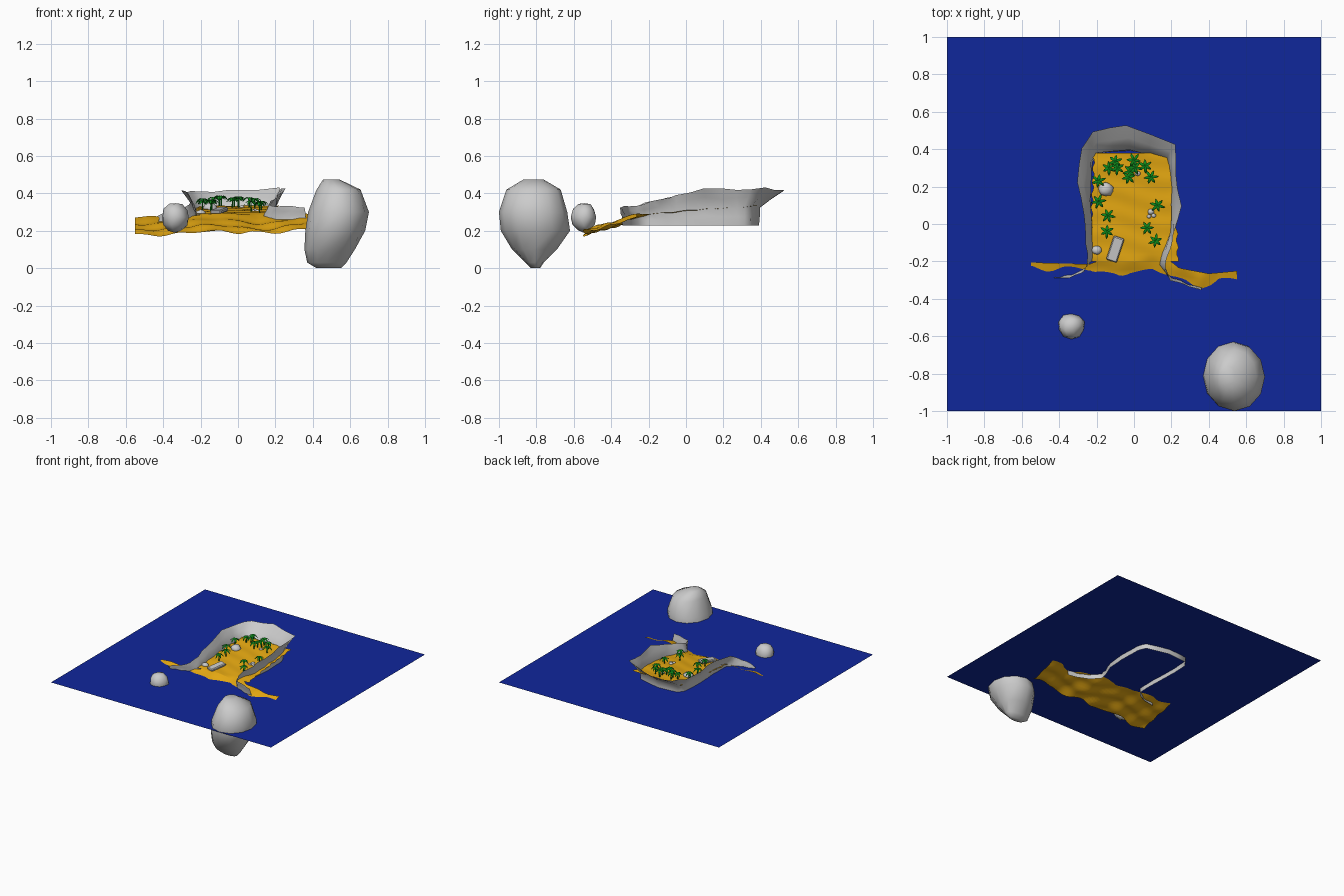
import bpy, bmesh, math, random
from mathutils import Vector, Matrix

if "Cube" in bpy.data.objects:
    bpy.data.objects.remove(bpy.data.objects["Cube"])

random.seed(4)


def material(name, rgb):
    m = bpy.data.materials.new(name)
    m.diffuse_color = (*rgb, 1)
    m.use_nodes = True
    m.node_tree.nodes["Principled BSDF"].inputs["Base Color"].default_value = m.diffuse_color
    return m


SAND = material("sand", (0.8, 0.4, 0.006))
WATER = material("water", (0.005, 0.02, 0.33))
LEAF = material("leaf", (0.004, 0.25, 0.01))
LEVEL = 0.265


def finish(name, bm, mat=None, smooth=True):
    me = bpy.data.meshes.new(name)
    bm.to_mesh(me)
    bm.free()
    for p in me.polygons:
        p.use_smooth = smooth
    ob = bpy.data.objects.new(name, me)
    bpy.context.collection.objects.link(ob)
    if mat:
        me.materials.append(mat)
    return ob


def lerp_table(pts, x):
    for (x0, y0), (x1, y1) in zip(pts, pts[1:]):
        if x <= x1:
            return y0 + (y1 - y0) * (x - x0) / (x1 - x0)
    return pts[-1][1]


def surface(name, nu, nv, func, mat=None):
    bm = bmesh.new()
    g = [[bm.verts.new(func(i / nu, j / nv)) for j in range(nv + 1)] for i in range(nu + 1)]
    for i in range(nu):
        for j in range(nv):
            bm.faces.new((g[i][j], g[i + 1][j], g[i + 1][j + 1], g[i][j + 1]))
    return finish(name, bm, mat)


# Water sheet
surface("water", 1, 1, lambda u, v: (2 * u - 1, 2 * v - 1, LEVEL), WATER)

# Sand: one height function shared by the beach and the sunken apron
SHORE = [(-.56, -.225), (-.47, -.24), (-.36, -.225), (-.25, -.245), (-.07, -.275),
         (.1, -.235), (.2, -.27), (.35, -.345), (.45, -.29), (.56, -.285)]
BACK = [(-.56, -.205), (-.24, -.215), (-.2, -.2), (.2, -.2), (.24, -.235), (.4, -.265), (.56, -.25)]


def sand_z(x, y):
    d = y - lerp_table(SHORE, x)
    z = LEVEL + (.02 * min(1, d / .06) + .045 * d / .6 if d > 0 else .27 * d)
    ripple = math.sin(y * 52 + 2 * math.sin(x * 9)) * .5 + math.sin(x * 31 + y * 14) * .5
    return z + ripple * (.004 if d > 0 else .004 + min(.008, -d * .06))


def apron(u, v):
    x = -.55 + 1.1 * u
    front = -.53 + .02 * math.sin(x * 17)
    y = front + (lerp_table(BACK, x) - front) * v
    return x, y, sand_z(x, y)


def beach(u, v):
    y = -.2 + .58 * v
    half = .215 + .02 * (1 - v) + .006 * math.sin(y * 90)
    x = (2 * u - 1) * half
    return x, y, sand_z(x, y)


surface("shore_apron", 56, 16, apron, SAND)
surface("beach", 24, 32, beach, SAND)

# Cliff wall: base x, base y, rim x, rim y, rim z around the bay
CLIFF = [(-.42, -.285, -.43, -.29, .28), (-.33, -.27, -.35, -.29, .31),
         (-.26, -.235, -.28, -.265, .33), (-.225, -.2, -.25, -.22, .35),
         (-.22, -.1, -.255, -.1, .38), (-.225, .05, -.265, .05, .405),
         (-.23, .2, -.305, .22, .415), (-.225, .33, -.275, .4, .41),
         (-.19, .375, -.22, .49, .41), (-.02, .39, -.04, .53, .415),
         (.17, .345, .22, .42, .43), (.195, .28, .225, .27, .42),
         (.2, .1, .25, .1, .425), (.19, -.05, .215, -.05, .39),
         (.15, -.15, .19, -.13, .365), (.135, -.22, .165, -.23, .34),
         (.2, -.285, .19, -.3, .33), (.29, -.325, .29, -.335, .33),
         (.36, -.34, .36, -.355, .32)]


def cliff(u, v):
    t = u * (len(CLIFF) - 1)
    i = min(int(t), len(CLIFF) - 2)
    bx, by, tx, ty, tz = (a + (b - a) * (t - i) for a, b in zip(CLIFF[i], CLIFF[i + 1]))
    lean = max(0, (v - .5) / .5) * .9 + .1 * v
    jit = lambda s: random.uniform(-s, s) if v > 0 else 0
    return (bx + (tx - bx) * lean + jit(.005), by + (ty - by) * lean + jit(.005),
            .227 + (tz - .227) * v + jit(.006))


surface("cliff_wall", (len(CLIFF) - 1) * 2, 4, cliff)

# Large boulder: stacked rings of z, x min, x max, y min, y max
RINGS = [(0, .42, .55, -.83, -.78), (.03, .37, .58, -.86, -.76), (.1, .355, .625, -.93, -.69),
         (.2, .36, .68, -.99, -.62), (.3, .375, .7, -1, -.635), (.42, .42, .655, -.96, -.67),
         (.473, .455, .545, -.87, -.76)]
bm = bmesh.new()
rows = []
for k, (z, x0, x1, y0, y1) in enumerate(RINGS):
    row = []
    for i in range(12):
        a = math.tau * i / 12
        row.append(bm.verts.new(((x0 + x1) / 2 + (x1 - x0) / 2 * math.cos(a),
                                 (y0 + y1) / 2 + (y1 - y0) / 2 * math.sin(a), z)))
    rows.append(row)
for r0, r1 in zip(rows, rows[1:]):
    for i in range(12):
        j = (i + 1) % 12
        bm.faces.new((r0[i], r0[j], r1[j], r1[i]))
bm.faces.new(rows[0][::-1])
bm.faces.new(rows[-1])
finish("large_boulder", bm)


# Smaller rocks
def rock(name, loc, size, rough=.1):
    bm = bmesh.new()
    bmesh.ops.create_icosphere(bm, subdivisions=2, radius=1)
    for v in bm.verts:
        p = v.co * random.uniform(1 - rough, 1 + rough * .5)
        v.co = Vector(loc) + Vector(p[k] * size[k] for k in range(3))
    finish(name, bm)


rock("small_boulder", (-.335, -.545, .272), (.072, .07, .083))
for n, (x, y, r) in enumerate([(-.15, .185, .042), (-.2, -.14, .028), (.09, .065, .018),
                               (.105, .045, .013), (.02, .27, .015), (.08, .04, .012)]):
    rock(f"beach_rock_{n}", (x, y, sand_z(x, y)), (r, r * .9, r * .8))

# Flat slab lying on the sand
bm = bmesh.new()
bmesh.ops.create_cube(bm, size=1, matrix=Matrix.Translation((-.1, -.135, sand_z(-.1, -.135) + .012))
                      @ Matrix.Rotation(-.32, 4, 'Z') @ Matrix.Rotation(.12, 4, 'X')
                      @ Matrix.Diagonal((.06, .135, .022, 1)))
bmesh.ops.bevel(bm, geom=bm.edges[:], offset=.006, segments=1, affect='EDGES')
finish("slab", bm, smooth=False)


# Palms: thin trunk and drooping fronds
def palm(name, x, y):
    bm = bmesh.new()
    z0 = sand_z(x, y)
    h = random.uniform(.042, .052)
    bmesh.ops.create_cone(bm, cap_ends=True, segments=6, radius1=.005, radius2=.003, depth=h + .01,
                          matrix=Matrix.Translation((x, y, z0 + h / 2 - .005)))
    top = Vector((x, y, z0 + h))
    turn = random.uniform(0, math.tau)
    for k in range(6):
        a = turn + math.tau * k / 6
        out, side = Vector((math.cos(a), math.sin(a), 0)), Vector((-math.sin(a), math.cos(a), 0))
        r = random.uniform(.034, .042)
        prev = None
        for f, w, dz in ((0, .002, 0), (.35, .0075, .007), (.7, .007, 0), (1, .001, -.016)):
            c = top + out * r * f + Vector((0, 0, dz))
            drop = Vector((0, 0, -w * .5))
            cur = [bm.verts.new(c - side * w + drop), bm.verts.new(c), bm.verts.new(c + side * w + drop)]
            if prev:
                for i in (0, 1):
                    bm.faces.new((prev[i], cur[i], cur[i + 1], prev[i + 1]))
            prev = cur
    finish(name, bm, LEAF)


PALMS = [(-.19, .23), (-.135, .3), (-.1, .335), (-.09, .3), (-.03, .25), (0, .34), (.005, .3),
         (.06, .31), (.09, .25), (-.02, .28), (-.19, .12), (-.14, .045), (-.145, -.04),
         (.125, .1), (.07, -.02), (.115, -.09)]
for n, (x, y) in enumerate(PALMS):
    palm(f"palm_{n}", x, y)
